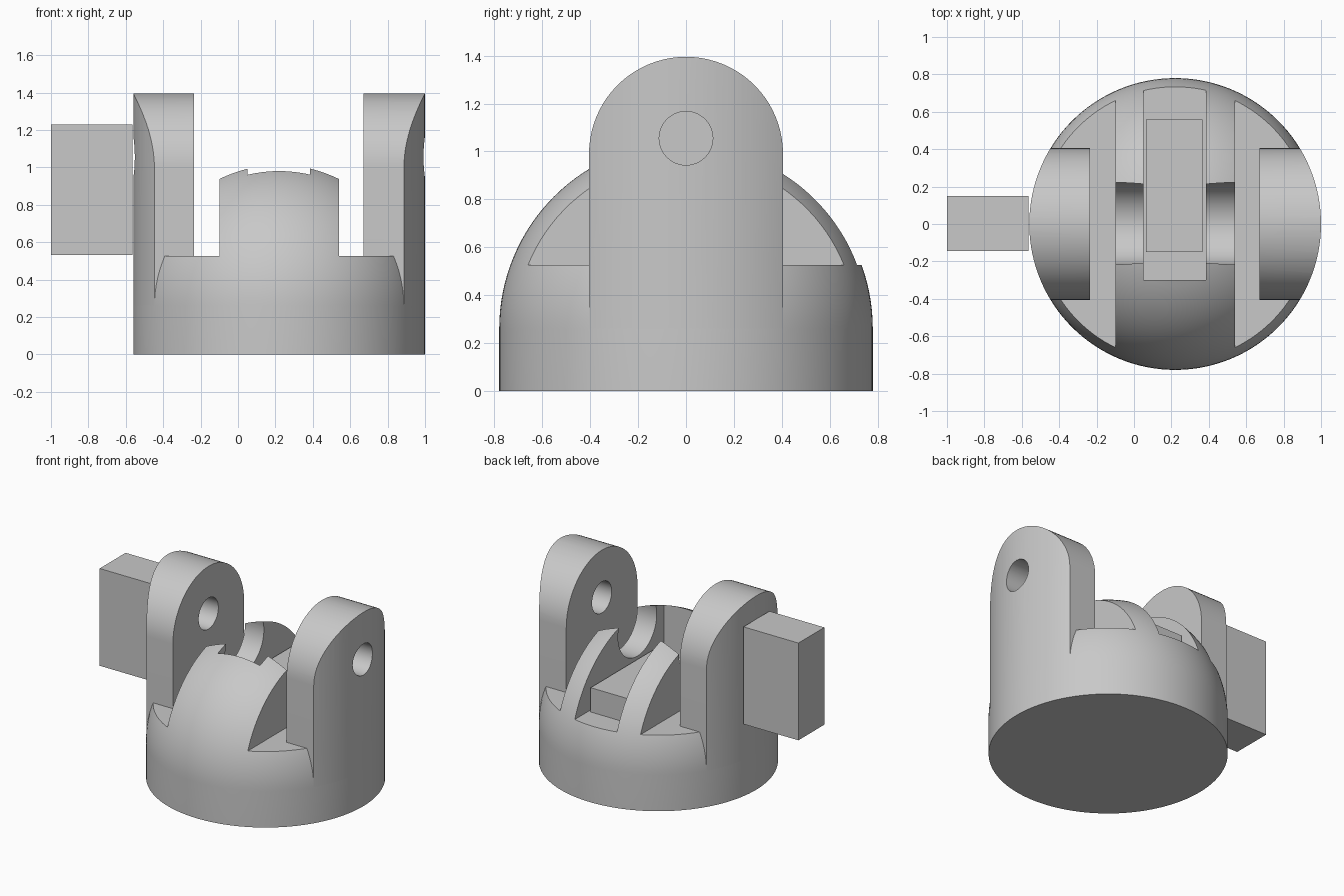
import bpy, bmesh
from math import sin, cos, pi
from mathutils import Vector

if "Cube" in bpy.data.objects:
    bpy.data.objects.remove(bpy.data.objects["Cube"], do_unlink=True)

CX = 0.22        # axis of the round body
R = 0.78         # body and dome radius
SPRING = 0.26    # height where the dome starts
FLOOR = 0.525    # level of all the cut-out floors
SEGMENTS = 128

grey = bpy.data.materials.new("plain_grey")
grey.use_nodes = True
grey.diffuse_color = (0.58, 0.58, 0.58, 1)
grey.node_tree.nodes["Principled BSDF"].inputs["Base Color"].default_value = grey.diffuse_color


def finish(name, bm):
    bmesh.ops.recalc_face_normals(bm, faces=bm.faces)
    mesh = bpy.data.meshes.new(name)
    bm.to_mesh(mesh)
    bm.free()
    mesh.materials.append(grey)
    obj = bpy.data.objects.new(name, mesh)
    bpy.context.collection.objects.link(obj)
    return obj


def lathe(name, profile):
    """Revolve (radius, z) points around the body axis."""
    bm = bmesh.new()
    verts = [bm.verts.new((CX + r, 0, z)) for r, z in profile]
    edges = [bm.edges.new(pair) for pair in zip(verts, verts[1:])]
    bmesh.ops.spin(bm, geom=verts + edges, cent=(CX, 0, 0), axis=(0, 0, 1),
                   angle=2 * pi, steps=SEGMENTS)
    bmesh.ops.remove_doubles(bm, verts=bm.verts, dist=0.0001)
    return finish(name, bm)


def extrude_x(name, outline, x0, x1):
    """Extrude a (y, z) outline from x0 to x1."""
    bm = bmesh.new()
    face = bm.faces.new([bm.verts.new((x0, y, z)) for y, z in outline])
    top = bmesh.ops.extrude_face_region(bm, geom=[face])["geom"]
    moved = [v for v in top if isinstance(v, bmesh.types.BMVert)]
    bmesh.ops.translate(bm, verts=moved, vec=Vector((x1 - x0, 0, 0)))
    return finish(name, bm)


def rect(y0, y1, z0, z1):
    return [(y0, z0), (y1, z0), (y1, z1), (y0, z1)]


def arc(y, z, r, end, steps):
    return [(y + r * cos(end * i / steps), z + r * sin(end * i / steps))
            for i in range(steps + 1)]


def boolean(obj, tool, operation="DIFFERENCE"):
    mod = obj.modifiers.new("cut", "BOOLEAN")
    mod.operation, mod.object, mod.solver = operation, tool, "EXACT"
    graph = bpy.context.evaluated_depsgraph_get()
    mesh = bpy.data.meshes.new_from_object(obj.evaluated_get(graph))
    obj.modifiers.clear()
    obj.data = mesh
    bpy.data.objects.remove(tool, do_unlink=True)


# Domed body
dome = [(R * cos(pi / 2 * i / 32), SPRING + R * sin(pi / 2 * i / 32)) for i in range(32)]
body = lathe("domed_body", [(0, 0), (R, 0)] + dome + [(0, SPRING + R)])

# Side cut-outs leave a central rib
for x0, x1 in ((-0.8, -0.10), (0.54, 1.2)):
    boolean(body, extrude_x("side_cutter", rect(-1, 1, FLOOR, 1.5), x0, x1))
# Slot open to the back, and round groove across the rib
boolean(body, extrude_x("slot_cutter", rect(-0.30, 1, FLOOR, 1.5), 0.05, 0.385))
boolean(body, extrude_x("groove_cutter", arc(0.003, 0.93, 0.22, 2 * pi, 64)[:-1], -0.3, 0.8))

# Upright ears, rounded on top, trimmed to the round body and drilled
ear_outline = [(-0.405, SPRING), (0.405, SPRING)] + arc(0, 0.99, 0.405, pi, 40)
ears = []
for name, x0, x1 in (("right_ear", -0.7, -0.235), ("left_ear", 0.67, 1.15)):
    ear = extrude_x(name, ear_outline, x0, x1)
    trim = lathe("ear_trim", [(0, 0.1), (R, 0.1), (R, 1.6), (0, 1.6)])
    boolean(ear, trim, "INTERSECT")
    hole = arc(0, 1.055, 0.112, 2 * pi, 48)[:-1]
    boolean(ear, extrude_x("hole_cutter", hole, x0 - 0.2, x1 + 0.2))
    ears.append(ear)

# Rectangular blocks: one beside the ear, one lying in the slot
extrude_x("side_block", rect(-0.145, 0.15, 0.53, 1.23), -1.0, -0.563)
extrude_x("slot_block", rect(-0.15, 0.56, FLOOR - 0.02, 0.70), 0.065, 0.367)

# Smooth the round parts, keep the cut edges crisp
bpy.ops.object.select_all(action="DESELECT")
for obj in [body] + ears:
    obj.select_set(True)
bpy.context.view_layer.objects.active = body
bpy.ops.object.shade_smooth_by_angle(angle=pi / 6)
